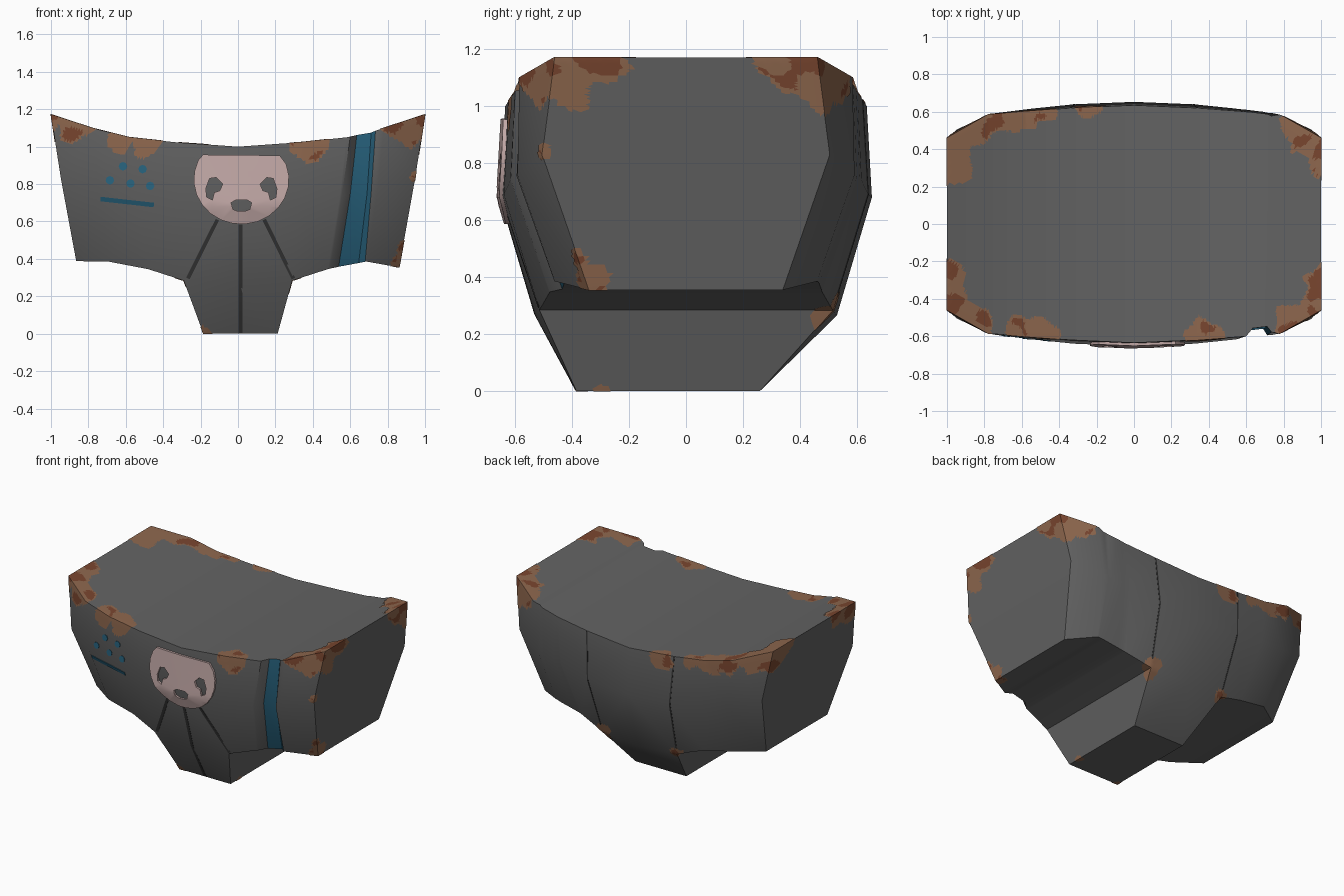
import bpy, bmesh, math
from mathutils import Vector, noise
from mathutils.bvhtree import BVHTree

if "Cube" in bpy.data.objects:
    bpy.data.objects.remove(bpy.data.objects["Cube"])


def mat(name, rgb):
    m = bpy.data.materials.new(name)
    m.diffuse_color = (*rgb, 1)
    m.use_nodes = True
    m.node_tree.nodes["Principled BSDF"].inputs["Base Color"].default_value = m.diffuse_color
    return m


GREY = mat("grey_metal", (0.125, 0.125, 0.125))
BLUE = mat("blue_paint", (0.021, 0.125, 0.21))
PINK = mat("pale_pink", (0.55, 0.40, 0.39))
RUST = mat("light_rust", (0.27, 0.135, 0.075))
DARK_RUST = mat("dark_rust", (0.19, 0.06, 0.028))
SEAM = mat("dark_seam", (0.04, 0.04, 0.04))


def finish(bm, name, mats, angle=35):
    me = bpy.data.meshes.new(name)
    bm.to_mesh(me)
    ob = bpy.data.objects.new(name, me)
    bpy.context.collection.objects.link(ob)
    for m in mats:
        me.materials.append(m)
    bpy.ops.object.select_all(action='DESELECT')
    ob.select_set(True)
    bpy.context.view_layer.objects.active = ob
    bpy.ops.object.shade_smooth_by_angle(angle=math.radians(angle))
    return ob


# Body columns: (x, z, half depth) for the top, middle and bottom rows, then front groove depth
END = [(1, 1.172, .46), (.947, .83, .505), (.862, .355, .34), 0]
SHOULDER = [(.78, 1.10, .585), (.745, .76, .592), (.69, .385, .46), 0]
HIP = [(.58, 1.05, .602), (.545, .74, .617), (.48, .345, .48), 0]
INNER = [(.34, 1.024, .62), (.32, .69, .64), (.29, .284, .515), 0]
CENTRE = [(0, 1.0, .635), (0, .68, .653), (0, .265, .53), 0]
GROOVE = [
    [(.60, 1.054, .60), (.555, .74, .615), (.492, .348, .478), 0],
    [(.635, 1.062, .597), (.60, .745, .611), (.538, .358, .475), .04],
    [(.712, 1.075, .588), (.69, .75, .60), (.645, .378, .468), .04],
    [(.735, 1.085, .578), (.712, .755, .595), (.68, .385, .462), 0]]


def mirror(col):
    return [(-x, z, y) for x, z, y in col[:3]] + [0]


LEFT_END = mirror(END)
LEFT_END[2] = (-.865, .388, .34)
columns = [LEFT_END, mirror(SHOULDER), mirror(HIP), mirror(INNER), CENTRE,
           INNER, HIP] + GROOVE + [SHOULDER, END]

body = bmesh.new()
front = [[body.verts.new((x, -y + c[3], z)) for x, z, y in c[:3]] for c in columns]
back = [[body.verts.new((x, y, z)) for x, z, y in c[:3]] for c in columns]
# Keel below the three middle columns
for i, x in zip((3, 4, 5), (-.185, .012, .212)):
    front[i].append(body.verts.new((x, -.385, 0)))
    back[i].append(body.verts.new((x, .26, 0)))
for i in range(len(columns) - 1):
    rows = min(len(front[i]), len(front[i + 1]))
    for side in (front, back):
        for r in range(rows - 1):
            f = body.faces.new((side[i][r], side[i + 1][r], side[i + 1][r + 1], side[i][r + 1]))
            f.material_index = 1 if side is front and i in (8, 9) else 0
    for r in (0, rows - 1):
        body.faces.new((front[i][r], front[i + 1][r], back[i + 1][r], back[i][r]))
for i in (0, -1):
    body.faces.new(front[i] + back[i][::-1])
for i in (3, 5):
    body.faces.new((front[i][2], front[i][3], back[i][3], back[i][2]))
bmesh.ops.recalc_face_normals(body, faces=body.faces[:])
bmesh.ops.triangulate(body, faces=body.faces[:])
finish(body, "hip_armour", [GREY, BLUE])
tree = BVHTree.FromBMesh(body)


# Flat outlines (x, z), draped on the front or back of the body as thin plates
def plate(name, loops, material, thick, side=-1):
    bm = bmesh.new()
    for loop in loops:
        vs = [bm.verts.new((x, 0, z)) for x, z in loop]
        for a, b in zip(vs, vs[1:] + vs[:1]):
            bm.edges.new((a, b))
    bmesh.ops.triangle_fill(bm, edges=bm.edges[:], use_beauty=True)
    cuts = [((0, 0, z), (0, 0, 1)) for z in (.1, .27, .48, .59, .68, .74, .85)] + [((0, 0, 0), (1, 0, 0))]
    for co, no in cuts:
        bmesh.ops.bisect_plane(bm, geom=bm.verts[:] + bm.edges[:] + bm.faces[:],
                               plane_co=co, plane_no=no)
    for v in bm.verts:
        hit = tree.ray_cast(Vector((v.co.x, 2 * side, v.co.z)), Vector((0, -side, 0)))[0]
        v.co.y = hit.y - side * .003 if hit else 0.6 * side
    new = bmesh.ops.extrude_face_region(bm, geom=bm.faces[:])["geom"]
    for v in new:
        if isinstance(v, bmesh.types.BMVert):
            v.co.y += side * (thick + .003)
    bmesh.ops.recalc_face_normals(bm, faces=bm.faces[:])
    return finish(bm, name, [material], 30)


def oval(cx, cz, rx, rz, n=10, tilt=0):
    c, s = math.cos(tilt), math.sin(tilt)
    pts = [(rx * math.cos(k * math.tau / n), rz * math.sin(k * math.tau / n)) for k in range(n)]
    return [(cx + c * a - s * b, cz + s * a + c * b) for a, b in pts]


def strip(x0, z0, x1, z1, w):
    d = Vector((x1 - x0, z1 - z0)).normalized() * w / 2
    return [(x0 - d.y, z0 + d.x), (x1 - d.y, z1 + d.x), (x1 + d.y, z1 - d.x), (x0 + d.y, z0 - d.x)]


# Round badge with a flat top and three openings
CX = .018
arc = [math.radians(a) for a in range(-205, 26, 15)]
badge = [(CX + .255 * math.cos(a), .825 + .24 * math.sin(a)) for a in arc]
badge += [(CX + .205, .953), (CX - .205, .957)]
eye = [(.10, .80), (.135, .835), (.17, .83), (.19, .775), (.185, .73), (.155, .715), (.145, .755), (.115, .765)]
holes = [[(CX + s * x, z) for x, z in eye] for s in (-1, 1)]
mouth = [(-.055, .70), (-.03, .715), (.03, .715), (.055, .70), (.045, .665), (.02, .655), (-.02, .655), (-.045, .665)]
holes.append([(CX + x, z) for x, z in mouth])
plate("badge", [badge] + holes, PINK, .014)

# Blue dots and bar
for x, z in ((-.615, .895), (-.51, .88), (-.685, .82), (-.575, .803), (-.47, .79)):
    plate("blue_dot", [oval(x, z, .023, .023, 8)], BLUE, .004)
plate("blue_bar", [strip(-.735, .72, -.45, .688, .024)], BLUE, .004)

# Panel seams
plate("centre_seam", [strip(.014, .585, .014, .003, .02)], SEAM, .002)
plate("left_seam", [strip(-.11, .61, -.268, .295, .02)], SEAM, .002)
plate("right_seam", [strip(.14, .61, .296, .295, .02)], SEAM, .002)
for s in (-1, 1):
    plate("back_seam", [[(s * .335, 1.02), (s * .345, 1.02), (s * .325, .69), (s * .295, .292),
                         (s * .285, .292), (s * .315, .69)]], SEAM, .002, 1)

# Rust patches: (x, y, z, radius)
spots = [(1, .44, 1.17, .17), (.9, .53, 1.13, .11), (1, .3, 1.17, .07), (1, -.44, 1.17, .16),
         (1, -.3, 1.17, .1), (.88, -.52, 1.13, .12), (-1, .4, 1.17, .15), (-.88, .52, 1.13, .12),
         (-.74, .59, 1.09, .1), (-.6, .6, 1.05, .1), (-.48, .61, 1.04, .07), (-.24, .63, 1.01, .09),
         (-1, -.42, 1.17, .13), (-1, -.28, 1.17, .09), (-.88, -.52, 1.13, .11), (-.62, -.59, 1.06, .09),
         (-.5, -.6, 1.04, .1), (.38, -.61, 1.03, .1), (.86, -.34, .36, .07), (.9, -.4, .45, .05),
         (.29, .51, .285, .07), (-.29, .51, .285, .05), (-.185, -.38, 0, .04), (.21, -.29, 0, .03),
         (.97, .49, 1.03, .06), (.95, -.5, .84, .03)]
rust = body.copy()
for _ in range(8):
    long_edges = [e for e in rust.edges if e.calc_length() > .03]
    if not long_edges:
        break
    bmesh.ops.subdivide_edges(rust, edges=long_edges, cuts=1)
    bmesh.ops.triangulate(rust, faces=[f for f in rust.faces if len(f.verts) > 3])
    far = [f for f in rust.faces if f.calc_area() < .004 and
           all((f.calc_center_median() - Vector(s[:3])).length > s[3] + .15 for s in spots)]
    bmesh.ops.delete(rust, geom=far, context='FACES')
clean = []
for f in rust.faces:
    c = f.calc_center_median()
    n = noise.noise(c * 11)
    reach = max(s[3] * (1 + .5 * n) - (c - Vector(s[:3])).length for s in spots)
    if reach < 0 or f.material_index == 1:
        clean.append(f)
    f.material_index = 1 if noise.noise(c * 9 + Vector((5, 3, 1))) > .1 and reach > .015 else 0
rust.normal_update()
for v, n in [(v, v.normal.copy()) for v in rust.verts]:
    v.co += n * .0025
bmesh.ops.delete(rust, geom=clean, context='FACES')
finish(rust, "rust_patches", [RUST, DARK_RUST])
